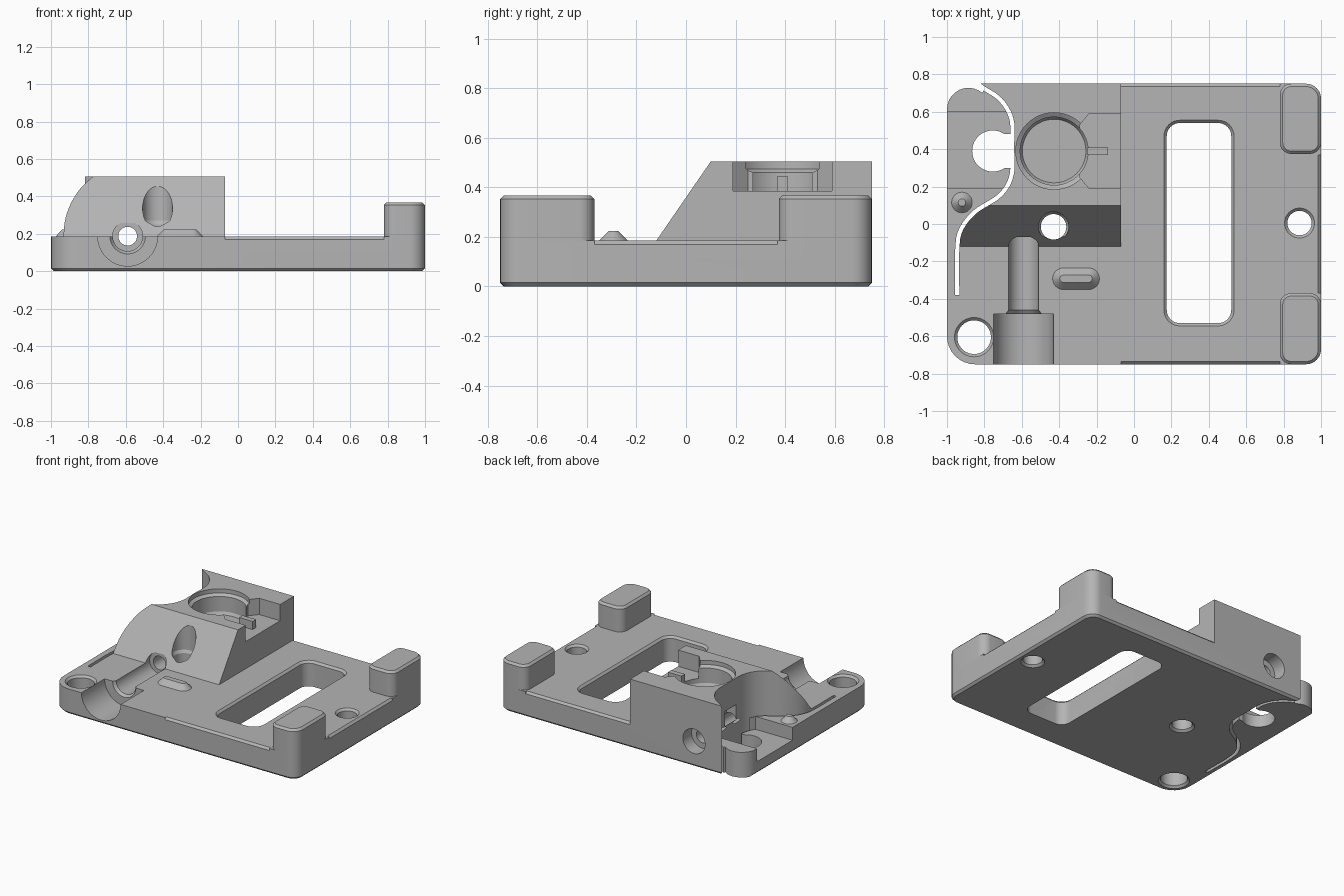
import bpy, bmesh, math
from mathutils import Matrix, Vector

cube = bpy.data.objects.get("Cube")
if cube:
    bpy.data.objects.remove(cube, do_unlink=True)

grey = bpy.data.materials.new("light_grey")
grey.use_nodes = True
COLOUR = (0.46, 0.46, 0.46, 1)
grey.diffuse_color = COLOUR
grey.node_tree.nodes["Principled BSDF"].inputs["Base Color"].default_value = COLOUR

TOP, ROOF = 0.185, 0.505
# local axes remapped so an extrusion or lathe axis runs along x or y
ALONG_X = Matrix(((0, 0, 1), (1, 0, 0), (0, 1, 0))).to_4x4()
ALONG_Y = Matrix(((0, 1, 0), (0, 0, 1), (1, 0, 0))).to_4x4()


def make(name, bm, matrix=None):
    if matrix:
        bm.transform(matrix)
    bmesh.ops.recalc_face_normals(bm, faces=bm.faces)
    mesh = bpy.data.meshes.new(name)
    bm.to_mesh(mesh)
    bm.free()
    mesh.materials.append(grey)
    ob = bpy.data.objects.new(name, mesh)
    bpy.context.collection.objects.link(ob)
    return ob


def prism(name, outline, z0, z1, bottom=0, top=0, matrix=None):
    """Extruded outline with optional chamfers on its bottom and top rims."""
    bm = bmesh.new()
    face = bm.faces.new([bm.verts.new((x, y, z0)) for x, y in outline])
    ext = bmesh.ops.extrude_face_region(bm, geom=[face])["geom"]
    for v in ext:
        if isinstance(v, bmesh.types.BMVert):
            v.co.z = z1
    for z, width in ((z0, bottom), (z1, top)):
        if width:
            rim = [e for e in bm.edges if all(abs(v.co.z - z) < 1e-5 for v in e.verts)]
            bmesh.ops.bevel(bm, geom=rim, offset=width, segments=1, affect='EDGES',
                            clamp_overlap=False)
    return make(name, bm, matrix)


def lathe(name, profile, centre, matrix=None, steps=48):
    """Solid of revolution from (radius, height) points; closed on the axis."""
    bm = bmesh.new()
    rings = [[bm.verts.new((r * math.cos(a), r * math.sin(a), h))
              for a in (2 * math.pi * i / steps for i in range(steps))]
             for r, h in profile]
    for low, high in zip(rings, rings[1:]):
        for i in range(steps):
            j = (i + 1) % steps
            bm.faces.new((low[i], low[j], high[j], high[i]))
    bm.faces.new(rings[0])
    bm.faces.new(rings[-1])
    return make(name, bm, Matrix.Translation(centre) @ (matrix or Matrix()))


def rounded(x0, x1, y0, y1, radii, steps=8):
    """Rounded rectangle, radii in order: right-back, left-back, left-front, right-front."""
    pts = []
    corners = ((x1, y1, -1, -1), (x0, y1, 1, -1), (x0, y0, 1, 1), (x1, y0, -1, 1))
    for k, ((x, y, sx, sy), r) in enumerate(zip(corners, radii)):
        for i in range(steps + 1 if r else 1):
            a = math.pi / 2 * (k + i / steps)
            pts.append((x + sx * r + r * math.cos(a), y + sy * r + r * math.sin(a)))
    return pts


def box(name, x0, x1, y0, y1, z0, z1):
    return prism(name, rounded(x0, x1, y0, y1, (0,) * 4), z0, z1)


def spline(points, steps=6):
    """Smooth curve through the points."""
    p = [Vector(q) for q in points]
    p = [2 * p[0] - p[1]] + p + [2 * p[-1] - p[-2]]
    out = []
    for a, b, c, d in zip(p, p[1:], p[2:], p[3:]):
        for i in range(steps):
            t = i / steps
            out.append(0.5 * (2 * b + (c - a) * t + (2 * a - 5 * b + 4 * c - d) * t ** 2
                              + (3 * b - a - 3 * c + d) * t ** 3))
    return out + [p[-2]]


def cut(ob, cutters):
    for c in cutters:
        mod = ob.modifiers.new("cut", 'BOOLEAN')
        mod.operation, mod.solver, mod.object = 'DIFFERENCE', 'EXACT', c
    bpy.context.view_layer.update()
    graph = bpy.context.evaluated_depsgraph_get()
    mesh = bpy.data.meshes.new_from_object(ob.evaluated_get(graph))
    ob.modifiers.clear()
    ob.data = mesh


# flexure slit: S-shaped centre line and its ribbon
path = spline([(-0.87, 0.775), (-0.81, 0.73), (-0.715, 0.665), (-0.655, 0.56), (-0.652, 0.41),
               (-0.655, 0.26), (-0.715, 0.155), (-0.85, 0.065), (-0.925, -0.03),
               (-0.945, -0.14), (-0.945, -0.38)])
left, right = [], []
for i, p in enumerate(path):
    t = (path[min(i + 1, len(path) - 1)] - path[max(i - 1, 0)]).normalized() * 0.011
    left.append((p.x + t.y, p.y - t.x))
    right.append((p.x - t.y, p.y + t.x))
slit = prism("slit_cutter", left + right[::-1], -0.1, 0.8)

# main solids
base = prism("base_plate", rounded(-1, 1, -0.75, 0.75, (0.08, 0, 0.15, 0.08)), 0, TOP, bottom=0.015)
footprint = [(-0.83, 0.75)] + [tuple(p) for p in path if p.y < 0.735]
block = prism("clamp_block", footprint + [(-0.07, -0.38), (-0.07, 0.75)], TOP, ROOF)

# sloped front of the block
slope = prism("slope_cutter", [(-0.2, 0.0686), (0.2, 0.65), (-0.6, 0.65), (-0.6, 0.0686)],
              -1.2, 0.2, matrix=ALONG_X)

# screw channel along the depth: head recess, shank, through hole, rear recess
channel = lathe("channel_cutter", [(0.16, -0.9), (0.16, -0.48), (0.095, -0.48), (0.08, -0.46),
                                   (0.08, -0.07), (0.05, -0.07), (0.05, 0.65), (0.09, 0.65),
                                   (0.09, 0.9)], (-0.59, 0, 0.187), ALONG_Y)

# upright holes with chamfered rims
block_hole = lathe("block_hole_cutter", [(0.085, -0.1), (0.085, 0), (0.068, 0.015), (0.068, 0.25),
                                         (0.08, 0.27), (0.08, 0.7)], (-0.43, -0.015, 0))
plate_holes = [lathe("plate_hole_cutter", [(r + 0.015, -0.1), (r + 0.015, 0), (r, 0.015),
                                           (r, TOP - 0.015), (r + 0.015, TOP), (r + 0.015, 0.4)],
                     (x, y, 0)) for x, y, r in ((0.885, 0.005, 0.065), (-0.855, -0.605, 0.09))]

# round cup in the block, its side notch and the window towards the hook
cup = lathe("cup_cutter", [(0.06, 0.325), (0.06, 0.33), (0.17, 0.33), (0.182, 0.35), (0.182, 0.46),
                           (0.205, 0.475), (0.205, 0.7)], (-0.427, 0.39, 0))
notch = prism("notch_cutter", [(0, 0.19), (0, 0.59), (-0.24, 0.59), (-0.29, 0.53),
                               (-0.29, 0.25), (-0.24, 0.19)], 0.385, 0.7)
side_window = box("side_window_cutter", -0.66, -0.56, 0.33, 0.46, 0.2, 0.31)

# arm: rounded tip, recess and hook opening
tip = [(-0.885 + 0.115 * math.cos(a), 0.613 + 0.115 * math.sin(a))
       for a in (math.radians(180 - 13 * i) for i in range(11))]
arm_tip = prism("arm_tip_cutter", [(-1.1, 0.613)] + tip + [(-0.80, 0.72), (-0.83, 0.74),
                                                         (-0.83, 0.9), (-1.1, 0.9)], -0.1, 0.7)
recess = prism("recess_cutter", [(-1.1, 0.19), (-0.70, 0.19), (-0.652, 0.27), (-0.652, 0.55),
                                 (-0.68, 0.6), (-1.1, 0.6)], 0.09, 0.4)
hook = lathe("hook_cutter", [(0.11, -0.1), (0.11, 0.4)], (-0.755, 0.39, 0))
hook_gap = box("hook_gap_cutter", -0.72, -0.655, 0.3, 0.48, -0.1, 0.4)

# long opening in the plate with a chamfered rim
opening = prism("opening_cutter", rounded(0.175, 0.52, -0.53, 0.54, (0.07,) * 4), -0.1, 0.4)
opening_rim = prism("rim_cutter", rounded(0.16, 0.535, -0.545, 0.555, (0.085,) * 4),
                    TOP - 0.015, 0.4, bottom=0.015)

# chamfers along the plate edges between the posts
edges = []
for s in (-1, 1):
    tri = [(s * 0.76, 0.16), (s * 0.76, 0.21), (s * 0.71, 0.21)]
    edges.append(prism("edge_cutter", tri, -0.07, 0.78, matrix=ALONG_X))
tri = [(0.16, 1.01), (0.21, 1.01), (0.21, 0.96)]
edges.append(prism("edge_cutter", tri, -0.37, 0.37, matrix=ALONG_Y))

base_cutters = [slit, channel, block_hole, *plate_holes, arm_tip, recess, hook, hook_gap,
                opening, opening_rim, *edges]
block_cutters = [slit, slope, channel, block_hole, cup, notch, side_window]
cut(base, base_cutters)
cut(block, block_cutters)
for c in set(base_cutters + block_cutters):
    bpy.data.objects.remove(c, do_unlink=True)

# corner posts and small details
parts = [base, block]
for name, y0, y1, radii in (("back_post", 0.375, 0.75, (0.08, 0.06, 0.06, 0.06)),
                            ("front_post", -0.75, -0.37, (0.06, 0.06, 0.06, 0.08))):
    parts.append(prism(name, rounded(0.78, 1, y0, y1, radii), TOP, 0.368, top=0.015))
parts.append(prism("oval_key", rounded(-0.435, -0.185, -0.35, -0.235, (0.057,) * 4),
                   0.18, 0.223, top=0.038))
parts.append(lathe("locating_cone", [(0.055, 0.18), (0.055, TOP), (0.02, 0.223)], (-0.92, 0.115, 0)))
parts.append(box("cup_rib", -0.25, -0.14, 0.37, 0.41, 0.38, 0.445))

bpy.ops.object.select_all(action='DESELECT')
for ob in parts:
    ob.select_set(True)
bpy.context.view_layer.objects.active = base
bpy.ops.object.shade_smooth_by_angle(angle=math.radians(30))
